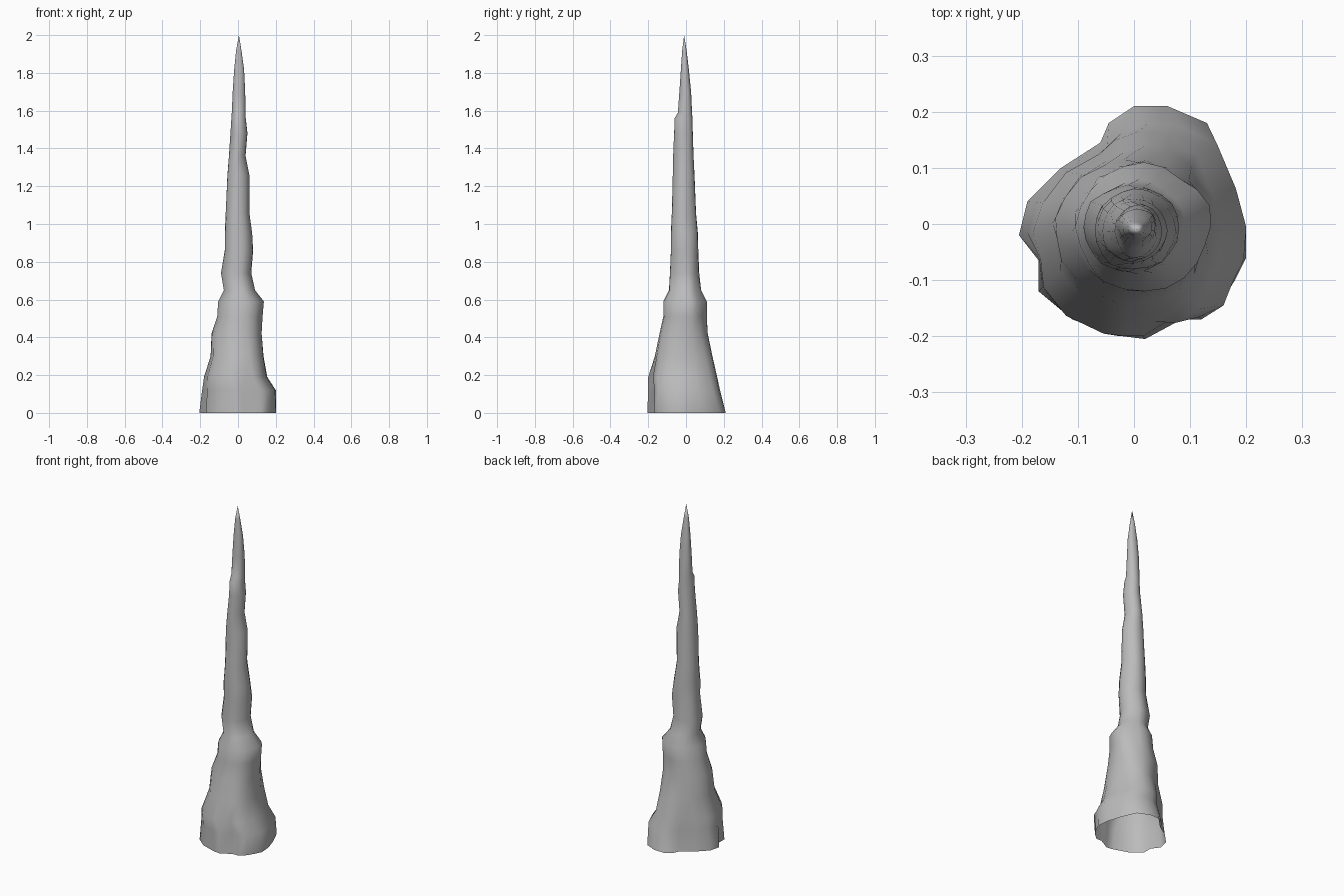
import bpy
import bmesh
from math import sin, cos, tau
from mathutils import Vector, noise

default_cube = bpy.data.objects.get("Cube")
if default_cube:
    bpy.data.objects.remove(default_cube, do_unlink=True)


def make_material(name, colour):
    mat = bpy.data.materials.new(name)
    mat.use_nodes = True
    mat.diffuse_color = colour
    shader = mat.node_tree.nodes["Principled BSDF"]
    shader.inputs["Base Color"].default_value = colour
    shader.inputs["Roughness"].default_value = 0.9
    return mat


# Irregular footprint, counter-clockwise in hundredths of a unit
footprint = [
    (20, -6), (19.5, 1), (17, 9), (13, 18), (6, 21), (0, 21), (-4.5, 18),
    (-6, 14.5), (-13, 10), (-19, 4), (-20.5, -2), (-17, -6.5), (-17, -12),
    (-11, -17), (-2, -20), (2, -20.5), (8.5, -17), (12, -17), (15.5, -14),
    (18, -10),
]

# Height, then left, right, front and back reach, in hundredths of a unit
levels = [
    (0, -20.5, 20, -20.5, 21),
    (12, -19, 20, -20, 18),
    (19, -18, 15.5, -20, 16.5),
    (30, -14.5, 13.5, -16.5, 14),
    (42, -14, 12.5, -14, 11.5),
    (51, -11, 13, -12, 11),
    (59, -10.5, 13.7, -12, 11),
    (65, -7.5, 9, -9, 8),
    (74, -9, 7, -8.5, 7),
    (86, -7, 8, -8, 6.5),
    (95, -7, 7.5, -8, 6.3),
    (106, -6.5, 6, -7.5, 5.3),
    (126, -5.6, 6, -7, 4.5),
    (136, -4.8, 4, -6.8, 4),
    (148, -4, 5, -6.3, 3.6),
    (156, -3.5, 4.1, -6, 3.4),
    (159, -3.3, 4, -4.3, 3.2),
    (170, -2.8, 3.8, -3.5, 2.7),
    (182, -2, 3.2, -2.7, 1.5),
    (192, -1, 1.8, -2, 0.3),
]


def remap(values, low, high):
    """Stretch values so that they span exactly low to high."""
    a, b = min(values), max(values)
    return [low + (v - a) / (b - a) * (high - low) for v in values]


def ring_points(height, left, right, front, back):
    """Footprint near the ground, turning into a lumpy circle higher up."""
    z = height / 100
    blend = max(0.0, 1 - z / 0.6)
    xs, ys = [], []
    for i, (fx, fy) in enumerate(footprint):
        angle = tau * (i - 1) / len(footprint)
        round_point = Vector((cos(angle), sin(angle)))
        base_point = Vector((fx, fy)) / 20.5
        point = round_point.lerp(base_point, blend)
        if z > 0:
            sample = Vector((cos(angle) * 1.6, sin(angle) * 1.6, z * 4))
            point *= 1 + 0.1 * noise.noise(sample)
        xs.append(point.x)
        ys.append(point.y)
    xs = remap(xs, left / 100, right / 100)
    ys = remap(ys, front / 100, back / 100)
    return [(x, y, z) for x, y in zip(xs, ys)]


# Rock spire: stacked rings closed by a point, hollow and open underneath
bm = bmesh.new()
rings = [[bm.verts.new(p) for p in ring_points(*level)] for level in levels]
tip = bm.verts.new((0.005, -0.01, 2))
count = len(footprint)
for lower, upper in zip(rings, rings[1:]):
    for i in range(count):
        j = (i + 1) % count
        bm.faces.new((lower[i], lower[j], upper[j], upper[i]))
for i in range(count):
    bm.faces.new((rings[-1][i], rings[-1][(i + 1) % count], tip))

mesh = bpy.data.meshes.new("rock_spire")
bm.to_mesh(mesh)
bm.free()
mesh.materials.append(make_material("grey stone", (0.5, 0.5, 0.5, 1)))
mesh.shade_smooth()
spire = bpy.data.objects.new("rock_spire", mesh)
bpy.context.collection.objects.link(spire)
